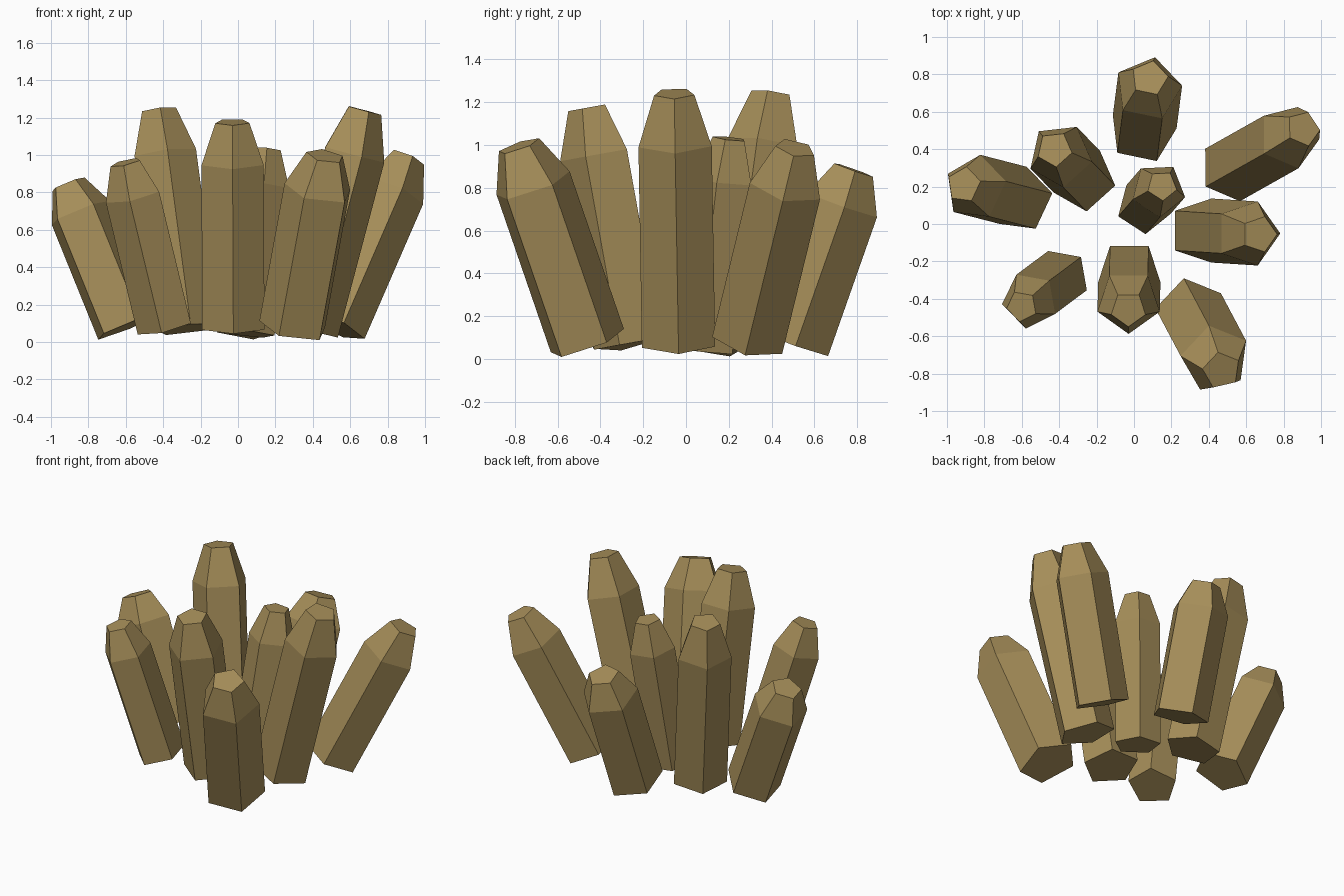
import bpy, bmesh, math
from mathutils import Vector

if "Cube" in bpy.data.objects:
    bpy.data.objects.remove(bpy.data.objects["Cube"])

SIDES = 5
SHOULDER = 0.8      # fraction of the length where the taper begins
TIP = 0.55          # tip radius relative to the shaft

mat = bpy.data.materials.new("amber_stone")
mat.diffuse_color = (0.38, 0.27, 0.10, 1)
mat.use_nodes = True
mat.node_tree.nodes["Principled BSDF"].inputs["Base Color"].default_value = mat.diffuse_color


def crystal(name, base, top, radius, phase):
    """Five-sided shaft along base->top with a tapered, flat-cut tip."""
    base, top = Vector(base), Vector(top)
    axis = top - base
    tilt = Vector((0, 0, 1)).rotation_difference(axis)
    bm = bmesh.new()
    rings = []
    for t, r in ((0, radius), (SHOULDER, radius), (1, radius * TIP)):
        ring = []
        for i in range(SIDES):
            a = math.radians(phase) + 2 * math.pi * i / SIDES
            ring.append(bm.verts.new(base + axis * t + tilt @ Vector((r * math.cos(a), r * math.sin(a), 0))))
        rings.append(ring)
    for lo, hi in zip(rings, rings[1:]):
        for i in range(SIDES):
            j = (i + 1) % SIDES
            bm.faces.new((lo[i], lo[j], hi[j], hi[i]))
    bm.faces.new(rings[0][::-1])
    bm.faces.new(rings[-1])
    mesh = bpy.data.meshes.new(name)
    bm.to_mesh(mesh)
    bm.free()
    mesh.materials.append(mat)
    obj = bpy.data.objects.new(name, mesh)
    bpy.context.collection.objects.link(obj)


# Cluster: name, base centre, tip centre, radius, vertex phase in degrees
crystal("crystal_left", (-0.60, 0.13, 0.08), (-0.91, 0.21, 0.845), 0.178, 10)
crystal("crystal_back_left", (-0.27, 0.24, 0.07), (-0.425, 0.40, 1.24), 0.175, -12)
crystal("crystal_back", (0.046, 0.495, 0.075), (0.083, 0.78, 0.885), 0.183, 6)
crystal("crystal_centre", (0.053, 0.093, 0.045), (0.15, 0.205, 1.03), 0.148, -15)
crystal("crystal_back_right", (0.514, 0.29, 0.085), (0.905, 0.51, 0.985), 0.177, -2)
crystal("crystal_right", (0.36, -0.035, 0.07), (0.67, -0.055, 1.24), 0.18, 0)
crystal("crystal_front_right", (0.30, -0.465, 0.075), (0.468, -0.782, 0.995), 0.19, 102)
crystal("crystal_front", (-0.025, -0.257, 0.075), (-0.03, -0.455, 1.175), 0.175, 54)
crystal("crystal_front_left", (-0.388, -0.282, 0.08), (-0.60, -0.44, 0.96), 0.155, 45)
